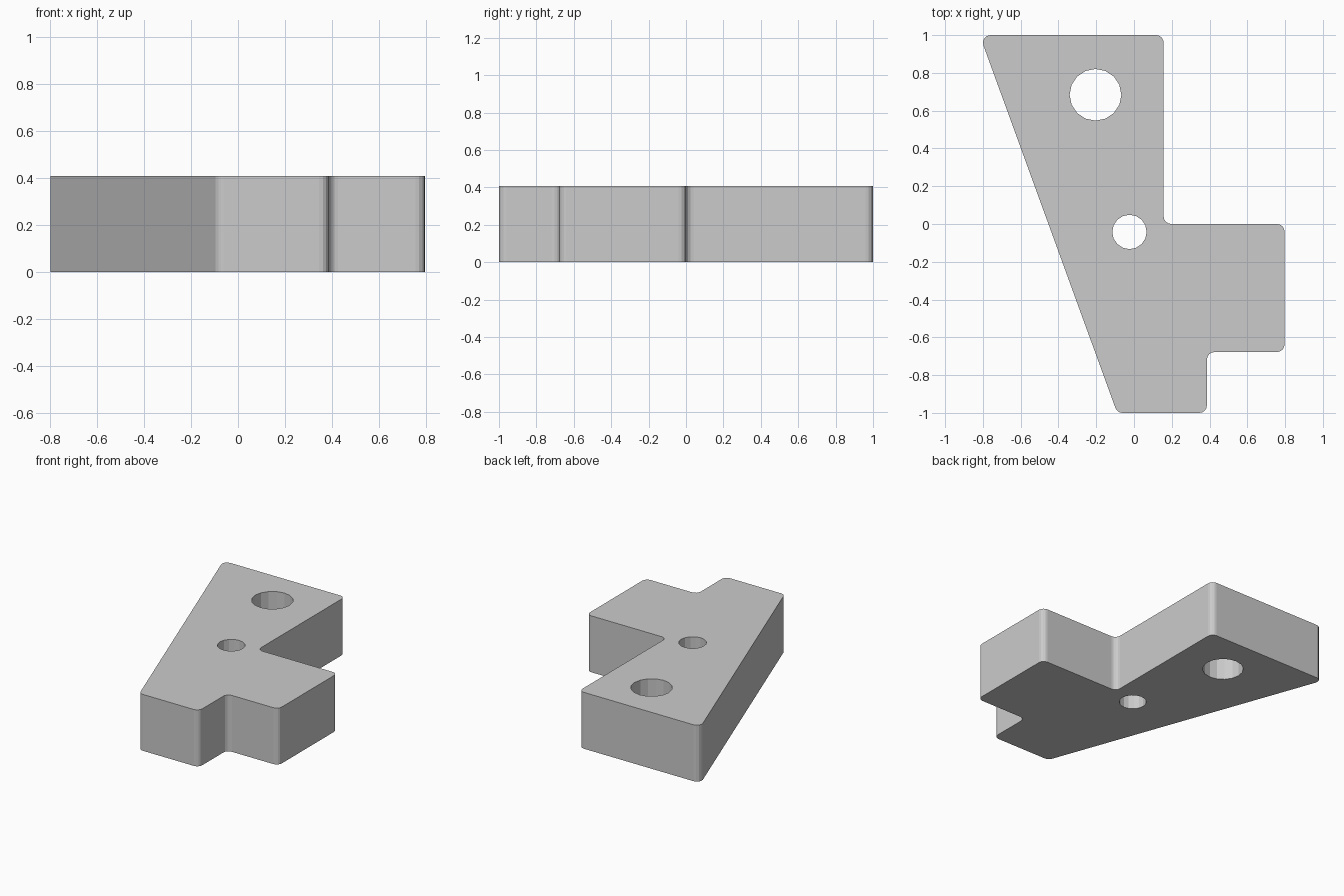
import bpy, bmesh
from math import cos, sin, tan, tau
from mathutils import Vector

if "Cube" in bpy.data.objects:
    bpy.data.objects.remove(bpy.data.objects["Cube"])

HEIGHT = 0.408
FILLET = 0.04


def rounded(points, radius, steps=4):
    """Round every corner of a closed 2D polygon, convex or concave."""
    result = []
    for i, p in enumerate(points):
        p = Vector(p)
        a = (Vector(points[i - 1]) - p).normalized()
        b = (Vector(points[(i + 1) % len(points)]) - p).normalized()
        half = a.angle(b) / 2
        centre = p + (a + b).normalized() * (radius / sin(half))
        start = p + a * (radius / tan(half)) - centre
        end = p + b * (radius / tan(half)) - centre
        sweep = start.angle(end)
        for k in range(steps + 1):
            t = k / steps
            arc = (start * sin((1 - t) * sweep) + end * sin(t * sweep)) / sin(sweep)
            result.append(centre + arc)
    return result


def circle(x, y, radius, sides=16):
    return [(x + radius * cos(tau * i / sides), y + radius * sin(tau * i / sides))
            for i in range(sides)]


def add_loop(curve, points):
    spline = curve.splines.new('POLY')
    spline.points.add(len(points) - 1)
    for target, p in zip(spline.points, points):
        target.co = (p[0], p[1], 0, 1)
    spline.use_cyclic_u = True
    spline.use_smooth = False


# Plate profile with rounded corners and two through holes
curve = bpy.data.curves.new("bracket_plate", 'CURVE')
curve.dimensions = '2D'
curve.fill_mode = 'BOTH'
curve.extrude = HEIGHT / 2
outline = [(-0.817, 1), (-0.089, -1), (0.386, -1), (0.386, -0.678),
           (0.797, -0.678), (0.797, 0), (0.157, 0), (0.157, 1)]
add_loop(curve, rounded(outline, FILLET))
add_loop(curve, circle(-0.204, 0.684, 0.137))
add_loop(curve, circle(-0.024, -0.042, 0.091))

plate = bpy.data.objects.new("bracket_plate", curve)
bpy.context.collection.objects.link(plate)
bpy.context.view_layer.objects.active = plate
plate.select_set(True)
bpy.ops.object.convert(target='MESH')
plate = bpy.context.object

# Weld walls to caps and stand the plate on the ground
bm = bmesh.new()
bm.from_mesh(plate.data)
bmesh.ops.remove_doubles(bm, verts=bm.verts, dist=0.0005)
bmesh.ops.translate(bm, verts=bm.verts, vec=(0, 0, HEIGHT / 2))
bmesh.ops.recalc_face_normals(bm, faces=bm.faces)
bm.to_mesh(plate.data)
bm.free()
plate.data.shade_flat()
